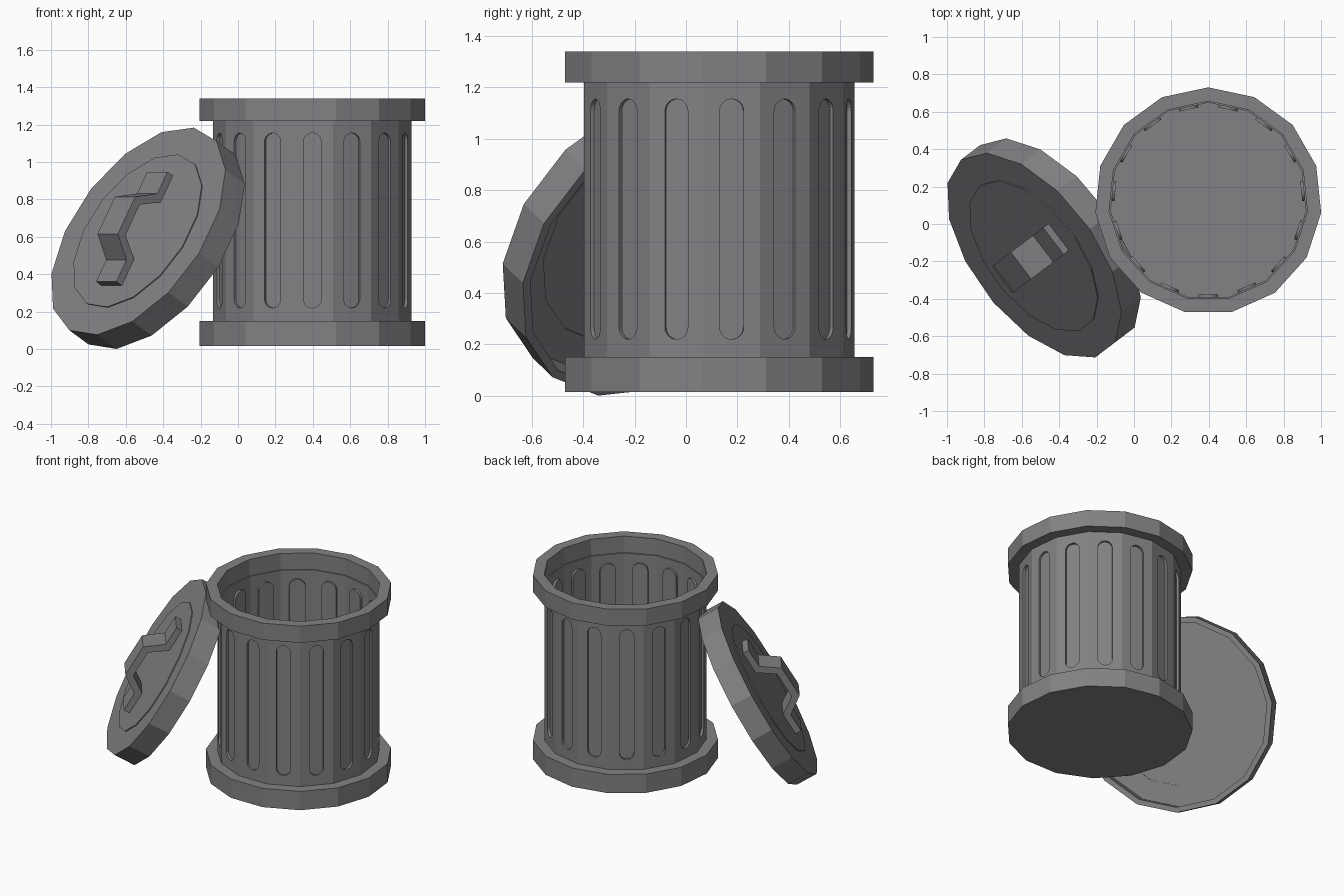
import bpy, bmesh
from math import sin, cos, pi, radians
from mathutils import Matrix, Vector

SIDES = 15
CAN = Vector((0.397, 0.1235, 0))

if "Cube" in bpy.data.objects:
    bpy.data.objects.remove(bpy.data.objects["Cube"])

# Single dull metal colour
metal = bpy.data.materials.new("dull grey metal")
metal.use_nodes = True
GREY = (0.225, 0.22, 0.232, 1)
metal.diffuse_color = GREY
metal.node_tree.nodes["Principled BSDF"].inputs["Base Color"].default_value = GREY


def add_object(name, bm, matrix):
    mesh = bpy.data.meshes.new(name)
    bm.to_mesh(mesh)
    bm.free()
    mesh.materials.append(metal)
    obj = bpy.data.objects.new(name, mesh)
    obj.matrix_world = matrix
    bpy.context.collection.objects.link(obj)
    return obj


def lathe(name, profile, matrix, start=90):
    """Spin a closed (radius, height) profile into a faceted solid."""
    bm = bmesh.new()
    a = radians(start)
    verts = [bm.verts.new((r * cos(a), r * sin(a), z)) for r, z in profile]
    on_axis = profile[0][0] == 0
    pairs = list(zip(verts, verts[1:])) + ([] if on_axis else [(verts[-1], verts[0])])
    edges = [bm.edges.new(p) for p in pairs]
    bmesh.ops.spin(bm, geom=verts + edges, cent=(0, 0, 0), axis=(0, 0, 1),
                   angle=2 * pi, steps=SIDES)
    bmesh.ops.remove_doubles(bm, verts=bm.verts[:], dist=0.0005)
    bmesh.ops.recalc_face_normals(bm, faces=bm.faces[:])
    return add_object(name, bm, matrix)


def fluted_body(name, radius, z0, z1, slot0, slot1, half, depth, matrix):
    """Thin faceted wall with one pressed-in round-ended slot per side."""
    bm = bmesh.new()
    front = -radius * cos(pi / SIDES)
    w = radius * sin(pi / SIDES)
    n = 6
    # left half of the slot outline, bottom to top
    low = [(-half * sin(t * pi / 2 / n), slot0 + half - half * cos(t * pi / 2 / n))
           for t in range(n + 1)]
    left = low + [(x, slot0 + slot1 - z) for x, z in reversed(low)]
    right = [(-x, z) for x, z in left]
    loop = right + left[-2:0:-1]

    for k in range(SIDES):
        turn = Matrix.Rotation(2 * pi * k / SIDES, 3, "Z")

        def face(points):
            bm.faces.new([bm.verts.new(turn @ Vector(p)) for p in points])

        left_panel = [(0, z0)] + left + [(0, z1), (-w, z1), (-w, z0)]
        right_panel = [(-x, z) for x, z in reversed(left_panel)]
        for panel in (left_panel, right_panel):
            face([(x, front, z) for x, z in panel])
        face([(x, front + depth, z) for x, z in loop])
        for (ax, az), (bx, bz) in zip(loop, loop[1:] + loop[:1]):
            face([(ax, front, az), (bx, front, bz),
                  (bx, front + depth, bz), (ax, front + depth, az)])
    bmesh.ops.remove_doubles(bm, verts=bm.verts[:], dist=0.0005)
    obj = add_object(name, bm, matrix)
    shell = obj.modifiers.new("sheet thickness", "SOLIDIFY")
    shell.thickness = 0.008
    shell.offset = -1
    return obj


# Can: fluted wall, top rim, base with floor
at_can = Matrix.Translation(CAN)
fluted_body("can_body", 0.533, 0.03, 1.222, 0.22, 1.155, 0.047, 0.016, at_can)
lathe("top_rim", [(0.607, 1.22), (0.607, 1.34), (0.533, 1.34), (0.533, 1.22)], at_can)
lathe("base_rim", [(0, 0.015), (0.607, 0.015), (0.607, 0.15), (0.529, 0.15),
                   (0.529, 0.04), (0, 0.04)], at_can)

# Lid frame: leaning against the can, local y runs up the slope
normal = Vector((-0.687, -0.522, 0.505)).normalized()
up = (Vector((0, 0, 1)) - normal * normal.z).normalized()
side = up.cross(normal)
at_lid = Matrix((side, up, normal)).transposed().to_4x4()
at_lid.translation = (-0.535, -0.17, 0.63)

# Lid: hollow dish with a slightly raised centre
lathe("lid", [(0, 0.006), (0.475, 0.006), (0.475, 0), (0.645, 0), (0.645, -0.15),
              (0.61, -0.15), (0.61, -0.03), (0.475, -0.03), (0.475, -0.022), (0, -0.022)],
      at_lid, start=84)

# Lid handle: bent strap with two flat feet
outer = [(-0.34, 0.048), (-0.205, 0.048), (-0.115, 0.168)]
inner = [(-0.34, 0), (-0.18, 0), (-0.095, 0.12)]


def mirrored(points):
    return points + [(-y, z) for y, z in reversed(points)]


bm = bmesh.new()
strap = mirrored(outer) + mirrored(inner)[::-1]
cap = bm.faces.new([bm.verts.new((-0.09, y, z)) for y, z in strap])
swept = bmesh.ops.extrude_face_region(bm, geom=[cap], use_keep_orig=True)
moved = [v for v in swept["geom"] if isinstance(v, bmesh.types.BMVert)]
bmesh.ops.translate(bm, verts=moved, vec=(0.18, 0, 0))
bmesh.ops.recalc_face_normals(bm, faces=bm.faces[:])
add_object("lid_handle", bm, at_lid)
